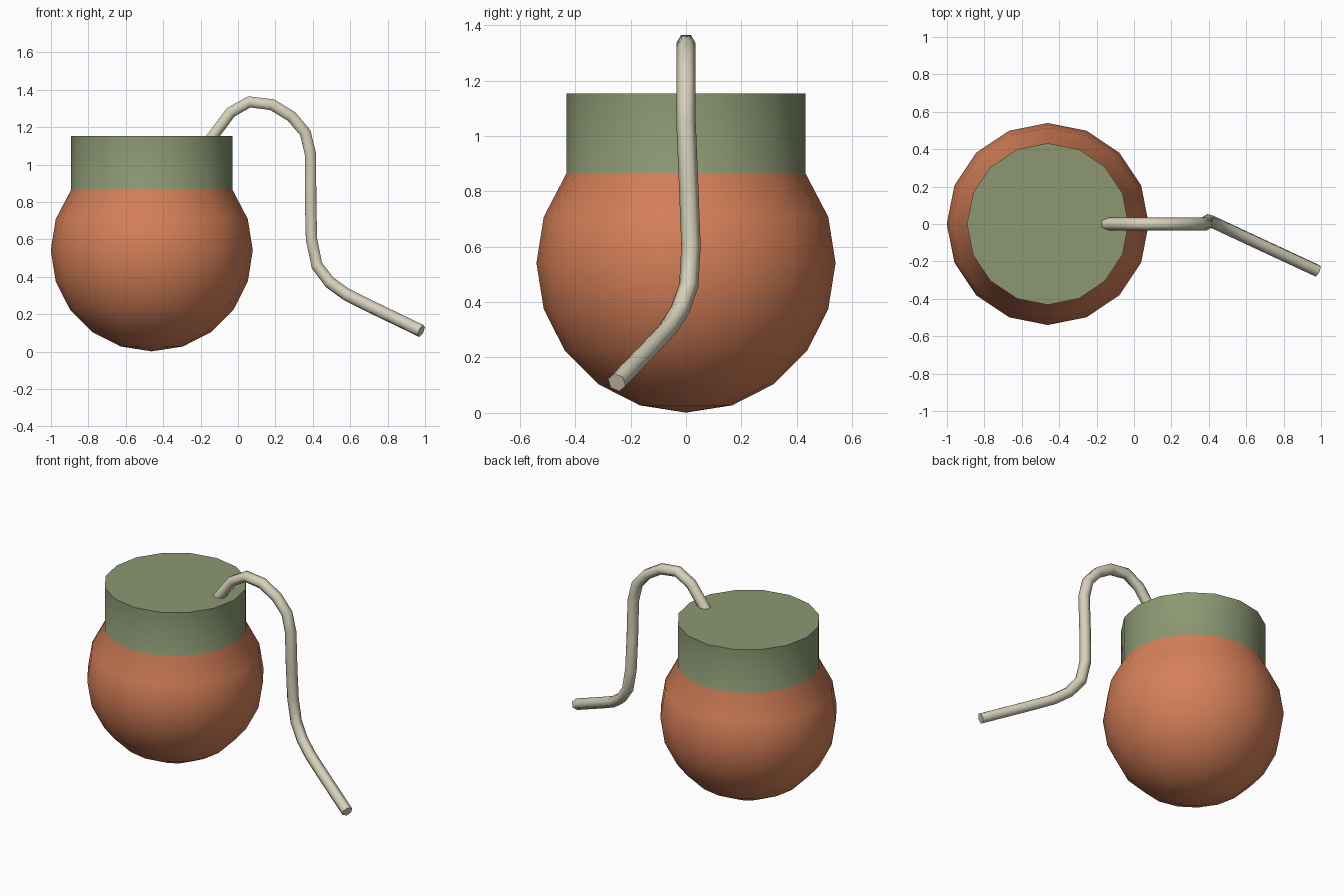
import bpy, bmesh
from math import sin, cos, pi, radians
from mathutils import Vector

cube = bpy.data.objects.get("Cube")
if cube:
    bpy.data.objects.remove(cube)


def material(name, rgb):
    m = bpy.data.materials.new(name)
    m.use_nodes = True
    m.diffuse_color = (*rgb, 1)
    m.node_tree.nodes["Principled BSDF"].inputs["Base Color"].default_value = (*rgb, 1)
    return m


def finish(name, bm, mats, angle):
    bmesh.ops.recalc_face_normals(bm, faces=bm.faces)
    mesh = bpy.data.meshes.new(name)
    bm.to_mesh(mesh)
    bm.free()
    for m in mats:
        mesh.materials.append(m)
    ob = bpy.data.objects.new(name, mesh)
    bpy.context.collection.objects.link(ob)
    bpy.ops.object.select_all(action="DESELECT")
    ob.select_set(True)
    bpy.context.view_layer.objects.active = ob
    bpy.ops.object.shade_smooth_by_angle(angle=radians(angle))
    return ob


def bridge(bm, a, b):
    n = len(a)
    return [bm.faces.new((a[i], a[(i + 1) % n], b[(i + 1) % n], b[i])) for i in range(n)]


terracotta = material("terracotta", (0.67, 0.215, 0.10))
sage = material("sage_green", (0.262, 0.315, 0.171))
cream = material("cream", (0.68, 0.64, 0.49))

# Round body with a straight collar rising from its upper ring
SIDES, RINGS, R = 16, 10, 0.54
CX, CZ, TOP = -0.461, 0.541, 1.153
profile = [(R * sin(pi * k / RINGS), CZ - R * cos(pi * k / RINGS)) for k in range(1, 8)]
# the collar stands on a ring just below the last body latitude's width
rim, rim_z = 0.432, 0.864
profile = profile[:-1] + [(rim, rim_z), (rim, TOP)]
bm = bmesh.new()
loops = []
for r, z in profile:
    turn = [2 * pi * i / SIDES for i in range(SIDES)]
    loops.append([bm.verts.new((CX + r * cos(t), r * sin(t), z)) for t in turn])
for a, b in zip(loops, loops[1:]):
    bridge(bm, a, b)
pole = bm.verts.new((CX, 0, CZ - R))
for i in range(SIDES):
    bm.faces.new((pole, loops[0][(i + 1) % SIDES], loops[0][i]))
bm.faces.new(loops[-1])
for f in bm.faces:
    f.material_index = int(f.calc_center_median().z > rim_z)
finish("body_and_collar", bm, [terracotta, sage], 30)

# Bent six-sided cord swept along its path
path = [Vector(p) for p in (
    (-0.21, 0, 1.05), (-0.039, 0, 1.279), (0.06, 0, 1.335), (0.182, 0, 1.32),
    (0.286, 0, 1.257), (0.36, 0, 1.17), (0.388, 0, 1.053), (0.388, 0.01, 0.81),
    (0.393, 0.018, 0.60), (0.422, 0.01, 0.46), (0.49, -0.022, 0.37),
    (0.58, -0.064, 0.305), (0.70, -0.12, 0.245), (0.98, -0.25, 0.11))]
bm = bmesh.new()
loops = []
side, old = Vector((0, 1, 0)), None
for i, p in enumerate(path):
    ahead = (path[min(i + 1, len(path) - 1)] - p).normalized()
    behind = (p - path[max(i - 1, 0)]).normalized()
    tangent = (ahead + behind).normalized()
    if old:
        side = old.rotation_difference(tangent) @ side
    old = tangent
    up = tangent.cross(side)
    loops.append([bm.verts.new(p + 0.035 * (side * cos(k * pi / 3) + up * sin(k * pi / 3)))
                  for k in range(6)])
for a, b in zip(loops, loops[1:]):
    bridge(bm, a, b)
bm.faces.new(loops[0])
bm.faces.new(loops[-1])
finish("cord", bm, [cream], 70)
